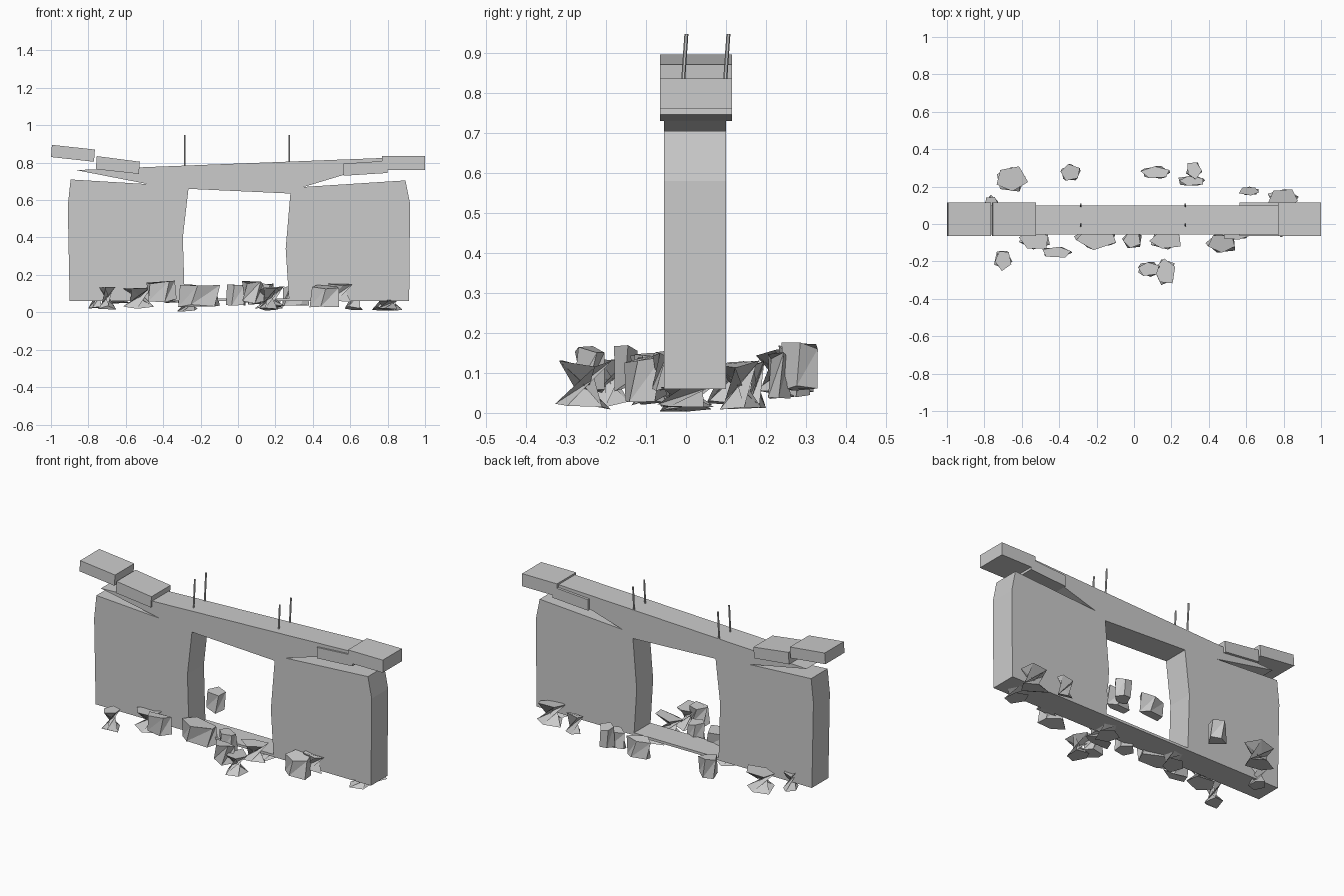
import bpy, bmesh, math, random
from mathutils import Vector, Matrix

random.seed(4)
if "Cube" in bpy.data.objects:
    bpy.data.objects.remove(bpy.data.objects["Cube"], do_unlink=True)

# One plain concrete colour
concrete = bpy.data.materials.new("concrete_grey")
concrete.use_nodes = True
colour = (0.6, 0.6, 0.6, 1)
concrete.diffuse_color = colour
concrete.node_tree.nodes["Principled BSDF"].inputs["Base Color"].default_value = colour


def add_object(name, mesh):
    mesh.name = name
    mesh.materials.clear()
    mesh.materials.append(concrete)
    obj = bpy.data.objects.new(name, mesh)
    bpy.context.scene.collection.objects.link(obj)
    return obj


def extrude_profile(name, loops, front, back):
    """Fill x-z outlines (later loops are holes) and extrude them along y."""
    curve = bpy.data.curves.new(name + "_outline", "CURVE")
    curve.dimensions = "2D"
    curve.fill_mode = "BOTH"
    curve.extrude = (back - front) / 2
    for loop in loops:
        spline = curve.splines.new("POLY")
        spline.points.add(len(loop) - 1)
        for point, (x, z) in zip(spline.points, loop):
            point.co = (x, z, 0, 1)
        spline.use_cyclic_u = True
    helper = bpy.data.objects.new(name + "_helper", curve)
    mesh = bpy.data.meshes.new_from_object(helper)
    bpy.data.objects.remove(helper)
    bpy.data.curves.remove(curve)
    stand = Matrix.Translation((0, (front + back) / 2, 0)) @ Matrix.Rotation(math.pi / 2, 4, "X")
    mesh.transform(stand)
    bm = bmesh.new()
    bm.from_mesh(mesh)
    bmesh.ops.remove_doubles(bm, verts=bm.verts, dist=0.0001)
    bmesh.ops.recalc_face_normals(bm, faces=bm.faces)
    for face in bm.faces:
        face.smooth = False
    bm.to_mesh(mesh)
    bm.free()
    return add_object(name, mesh)


def rod(name, start, end, radius):
    start, end = Vector(start), Vector(end)
    axis = end - start
    bm = bmesh.new()
    turn = axis.to_track_quat("Z", "Y").to_matrix().to_4x4()
    bmesh.ops.create_cone(bm, cap_ends=True, segments=6, radius1=radius, radius2=radius,
                          depth=axis.length,
                          matrix=Matrix.Translation((start + end) / 2) @ turn)
    mesh = bpy.data.meshes.new(name)
    bm.to_mesh(mesh)
    bm.free()
    return add_object(name, mesh)


def rubble(name, x, y, base, rx, ry, twist):
    """Irregular five-sided chunk; a strong twist pinches its waist."""
    height, sides = 0.1, 5
    start = random.uniform(0, math.tau)
    bm = bmesh.new()
    rings = []
    for level in (0, 1):
        ring = []
        for i in range(sides):
            angle = start + math.tau * i / sides + level * math.radians(twist)
            reach = random.uniform(0.85, 1.08)
            z = base + height * level + random.uniform(-0.012, 0.012)
            ring.append(bm.verts.new((x + rx * reach * math.cos(angle),
                                      y + ry * reach * math.sin(angle), z)))
        rings.append(ring)
    low, high = rings
    bm.faces.new(low[::-1])
    bm.faces.new(high)
    for i in range(sides):
        j = (i + 1) % sides
        bm.faces.new((low[i], low[j], high[j]))
        bm.faces.new((low[i], high[j], high[i]))
    mesh = bpy.data.meshes.new(name)
    bm.to_mesh(mesh)
    bm.free()
    return add_object(name, mesh)


# Broken wall with cracked shoulders and a central opening
outline = [(-.9, .06), (.915, .06), (.92, .58), (.895, .705), (.35, .67), (.88, .829),
           (-.52, .775), (-.865, .76), (-.48, .685), (-.895, .71), (-.91, .57)]
opening = [(-.285, .075), (.272, .075), (.255, .34), (.28, .635), (-.265, .66), (-.295, .4)]
extrude_profile("broken_wall", [outline, opening], -.055, .1)

# Loose capping slabs
slabs = {
    "right_outer_slab": [(-1, .83), (-.77, .805), (-.765, .87), (-.995, .895)],
    "right_inner_slab": [(-.76, .765), (-.53, .74), (-.525, .805), (-.755, .835)],
    "left_inner_slab": [(.565, .73), (.8, .745), (.795, .81), (.565, .795)],
    "left_outer_slab": [(.77, .76), (1, .76), (1, .835), (.77, .835)],
}
for name, loop in slabs.items():
    extrude_profile(name, [loop], -.065, .115)

# Exposed reinforcing rods
for side, x in (("right", -.285), ("left", .275)):
    for place, y in (("front", -.012), ("back", .093)):
        rod(f"{side}_{place}_rod", (x, y, .76), (x, y + .013, .947), .005)

# Rubble: x, y, base height, half width, half depth, twist
chunks = [
    (-.66, .24, .05, .09, .075, 120), (-.34, .275, .06, .055, .045, 20),
    (.12, .275, .05, .085, .037, 25), (.32, .29, .065, .043, .05, 10),
    (.31, .23, .04, .08, .03, 30), (.62, .175, .02, .06, .025, 110),
    (.8, .135, .02, .09, .06, 120), (-.76, .1, .02, .04, .055, 110),
    (-.7, -.19, .025, .05, .06, 130), (-.53, -.085, .03, .09, .06, 120),
    (-.41, -.15, .06, .085, .032, 15), (-.2, -.075, .04, .12, .06, 20),
    (-.01, -.085, .04, .055, .05, 15), (.17, -.09, .03, .09, .05, 120),
    (.08, -.24, .055, .06, .04, 35), (.165, -.255, .02, .06, .075, 130),
    (.47, -.105, .035, .085, .055, 20), (.54, -.065, .05, .07, .02, 100),
]
for number, chunk in enumerate(chunks, 1):
    rubble(f"rubble_{number}", *chunk)

# Flat shards lying under the wall
for number, x in enumerate((-.27, .18, .8), 1):
    shard = rubble(f"under_shard_{number}", x, 0, .012, .06, .07, 100)
    for vert in shard.data.vertices:
        vert.co.z = min(max(vert.co.z, .004), .065)
